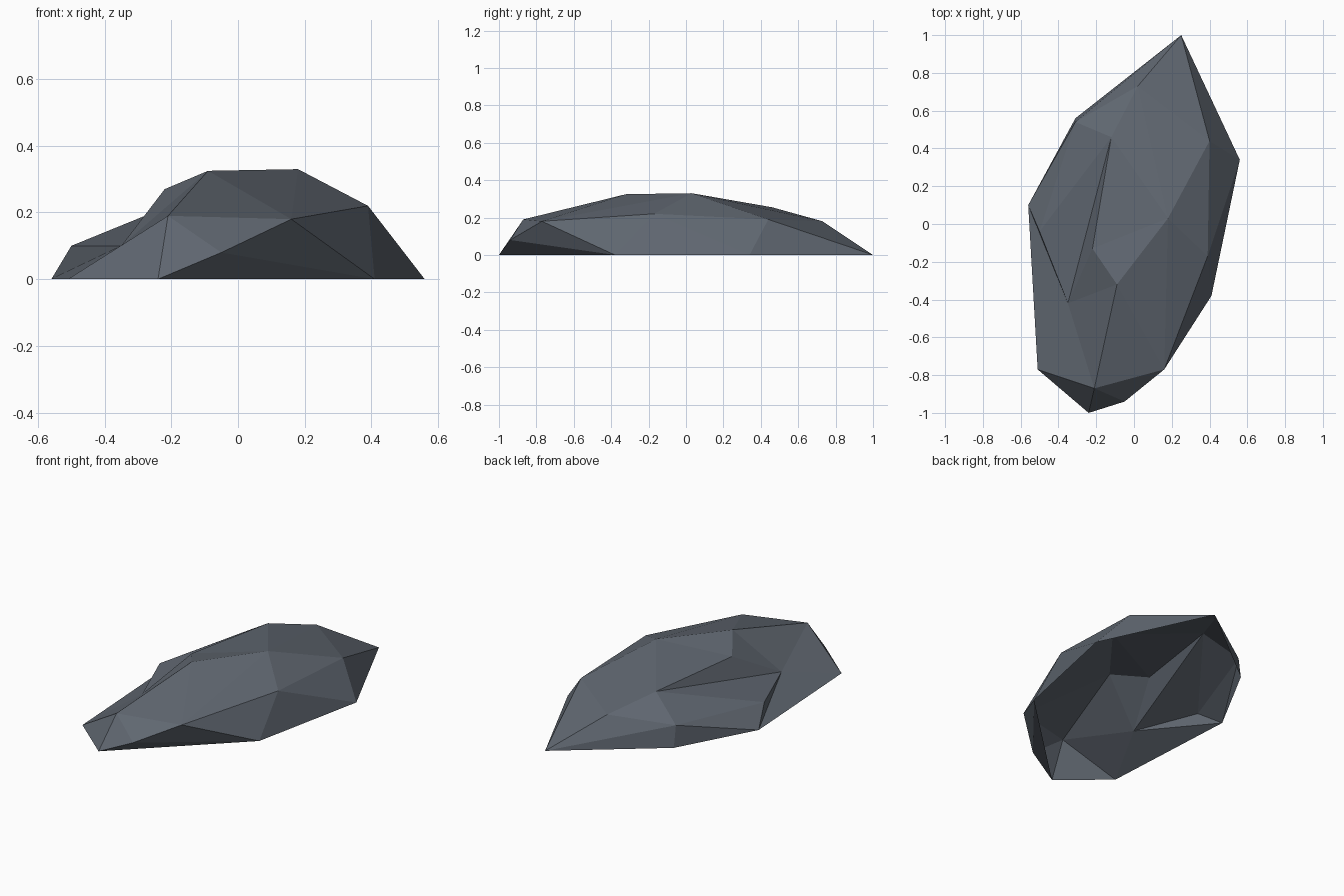
import bpy, bmesh

if "Cube" in bpy.data.objects:
    bpy.data.objects.remove(bpy.data.objects["Cube"])

# Corner points of the boulder shell (open underneath)
ground = {'A': (0.25, 1.0), 'B': (0.56, 0.34), 'C': (0.41, -0.38), 'D': (-0.24, -1.0),
          'E': (-0.51, -0.77), 'F': (-0.56, 0.10), 'G': (-0.31, 0.56)}
shoulder = {'H': (0.40, 0.44, 0.19), 'T': (0.39, -0.17, 0.22), 'U': (0.16, -0.77, 0.18),
            'W': (-0.05, -0.94, 0.08), 'N': (-0.21, -0.87, 0.19), 'I': (-0.50, -0.04, 0.10),
            'Q': (-0.31, 0.54, 0.13), 'P': (0.02, 0.73, 0.18)}
crown = {'S': (0.18, 0.03, 0.33), 'M': (-0.09, -0.32, 0.325),
         'J': (-0.22, -0.13, 0.27), 'K': (-0.12, 0.46, 0.255)}
notch = {'L': (-0.35, -0.42, 0.10)}

# Facets fan out from a hub corner to the corners around it
fans = {'S': 'KPHTUMJK',   # crown
        'L': 'JMNEFIKJ',   # notch on the left
        'H': 'PABT',       # back right flank
        'C': 'BTUWD',      # front right flank
        'N': 'MUWDE',      # front tip
        'Q': 'KPAGFIK'}    # back left flank

bm = bmesh.new()
v = {k: bm.verts.new((x, y, 0)) for k, (x, y) in ground.items()}
for part in (shoulder, crown, notch):
    v.update({k: bm.verts.new(co) for k, co in part.items()})
for hub, rim in fans.items():
    for a, b in zip(rim, rim[1:]):
        bm.faces.new((v[hub], v[a], v[b]))

# Make the facets face outward
bmesh.ops.recalc_face_normals(bm, faces=bm.faces)
bm.normal_update()
if sum(f.normal.z * f.calc_area() for f in bm.faces) < 0:
    bmesh.ops.reverse_faces(bm, faces=bm.faces)

mesh = bpy.data.meshes.new("boulder")
bm.to_mesh(mesh)
bm.free()
rock = bpy.data.objects.new("boulder", mesh)
bpy.context.collection.objects.link(rock)

stone = bpy.data.materials.new("slate grey stone")
stone.diffuse_color = (0.117, 0.136, 0.164, 1)
stone.use_nodes = True
stone.node_tree.nodes["Principled BSDF"].inputs["Base Color"].default_value = stone.diffuse_color
mesh.materials.append(stone)
